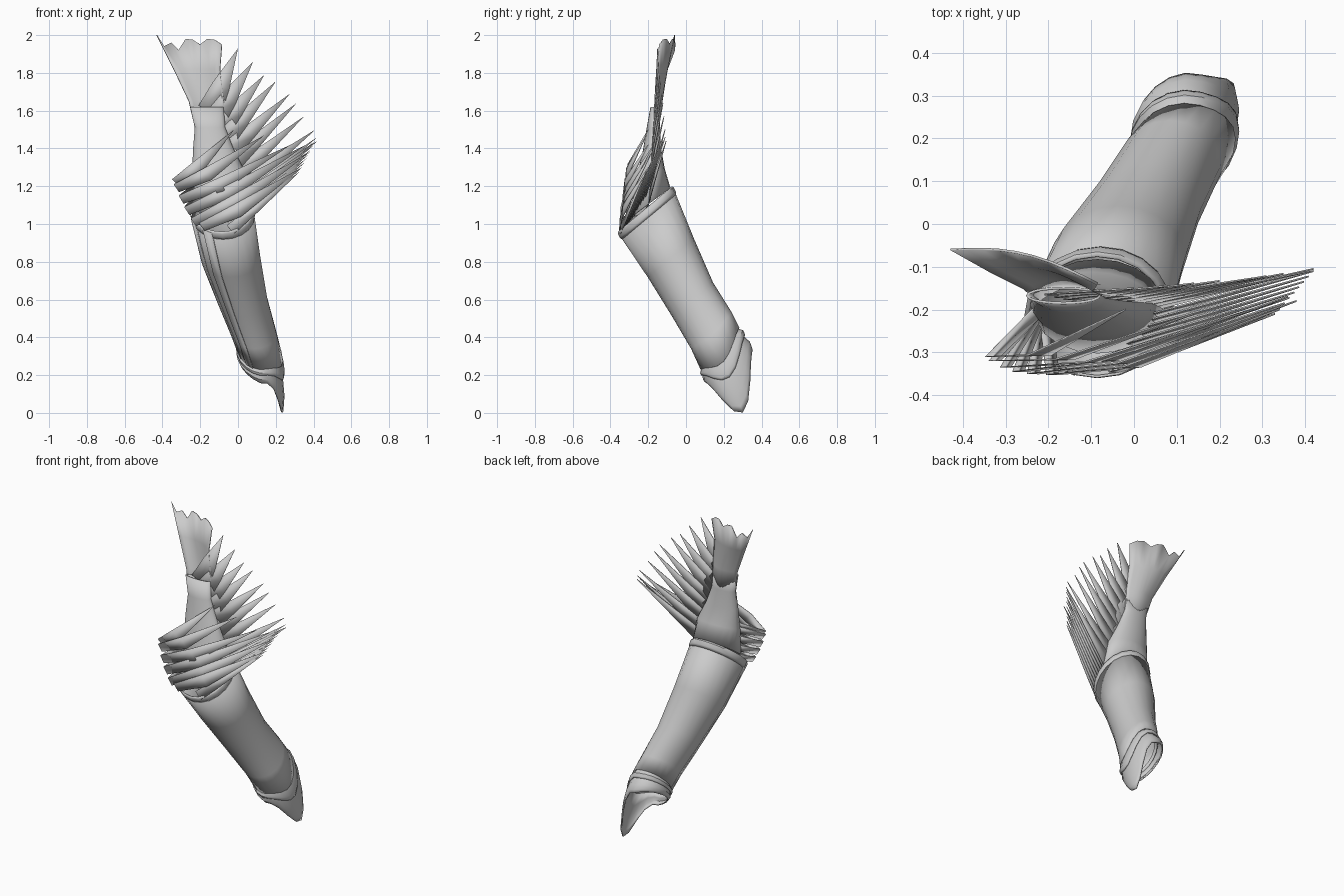
import bpy, bmesh, math
from mathutils import Vector

cube = bpy.data.objects.get("Cube")
if cube:
    bpy.data.objects.remove(cube)

grey = bpy.data.materials.new("light grey")
grey.use_nodes = True
GREY = (0.6, 0.6, 0.6, 1)
grey.diffuse_color = GREY
grey.node_tree.nodes["Principled BSDF"].inputs["Base Color"].default_value = GREY

SIDES = 20


def finish(name, bm, thickness=0.006, angle=40, closed=True):
    """Turn a bmesh into a thin, smooth-shaded grey object."""
    if closed:
        bmesh.ops.recalc_face_normals(bm, faces=bm.faces)
    mesh = bpy.data.meshes.new(name)
    bm.to_mesh(mesh)
    bm.free()
    mesh.materials.append(grey)
    mesh.shade_smooth()
    mesh.set_sharp_from_angle(angle=math.radians(angle))
    obj = bpy.data.objects.new(name, mesh)
    bpy.context.collection.objects.link(obj)
    solid = obj.modifiers.new("thickness", "SOLIDIFY")
    solid.thickness = thickness
    solid.offset = 0
    return obj


def ring(cx, front, back, half, drop=0, s=1):
    """Tilted oval through a front and a back (y, z) point; drop makes a point on the left."""
    pts = []
    f, b = Vector((cx, *front)), Vector((cx, *back))
    for k in range(SIDES):
        t = 2 * math.pi * k / SIDES
        c = math.cos(t)
        d = drop * (max(c, 0) ** 3 - 0.2 * max(-c, 0))
        p = (f + b) / 2 + (b - f) / 2 * s * math.sin(t) + Vector((half * s * c, 0, 0))
        pts.append(p + d * Vector((0, 0.28, -0.96)))
    return pts


def loft(bm, rows, loop=True):
    grid = [[bm.verts.new(p) for p in row] for row in rows]
    n = len(grid[0])
    for a, b in zip(grid, grid[1:]):
        for k in range(n if loop else n - 1):
            j = (k + 1) % n
            bm.faces.new((a[k], a[j], b[j], b[k]))


def lerp_rows(a, b, f, s=0):
    """Row between two rings, swelled outward from its centre."""
    row = [p.lerp(q, f) for p, q in zip(a, b)]
    mid = sum(row, Vector()) / len(row)
    return [mid + (p - mid) * (1 + s) for p in row]


def blade(bm, points, widths):
    """Flat pointed feather that follows points, its width lying across the front."""
    along = points[-1] - points[-2]
    side = Vector((-along.z, 0, along.x)).normalized()
    rows = [(p + side * w / 2, p - side * w / 2) for p, w in zip(points[:-1], widths)]
    loft(bm, rows, loop=False)
    bm.verts.ensure_lookup_table()
    a, b = bm.verts[-2], bm.verts[-1]
    bm.faces.new((a, b, bm.verts.new(points[-1])))


# Sleeve: tilted tube that ends in a slightly pointed hem
sleeve = [
    ring(-0.085, (-0.355, 0.95), (-0.07, 1.19), 0.165),
    ring(-0.037, (-0.20, 0.72), (0.04, 0.92), 0.153),
    ring(0.025, (-0.07, 0.51), (0.14, 0.69), 0.128),
    ring(0.083, (0.03, 0.34), (0.24, 0.53), 0.118, 0.02),
    ring(0.117, (0.08, 0.23), (0.28, 0.45), 0.118, 0.07),
]
bm = bmesh.new()
loft(bm, sleeve)
finish("sleeve", bm)

# Raised trim round the top opening
bm = bmesh.new()
loft(bm, [lerp_rows(sleeve[0], sleeve[1], f, s) for f, s in
          ((-0.03, -0.02), (0, 0.02), (0.08, 0.03), (0.13, 0))])
finish("sleeve_trim", bm)

# Overlapping seam strips along the right front of the sleeve
for i, first in enumerate((11, 13)):
    bm = bmesh.new()
    rows = [lerp_rows(r, r, 0, 0.035)[first:first + 2] for r in sleeve]
    loft(bm, rows, loop=False)
    finish("seam_strip_%d" % (i + 1), bm)

# Two nested pointed cuffs
cuff_a = ring(0.118, (0.085, 0.20), (0.31, 0.41), 0.122, 0.12)
cuff_b = ring(0.12, (0.11, 0.16), (0.35, 0.33), 0.115, 0.253)
for name, top, low in (("upper_cuff", sleeve[4], cuff_a), ("lower_cuff", cuff_a, cuff_b)):
    bm = bmesh.new()
    loft(bm, [lerp_rows(top, low, f, s) for f, s in
              ((-0.3, -0.08), (0.1, -0.04), (0.5, 0.04), (0.8, 0.02), (1, 0))])
    finish(name, bm, 0.008)

# Neck: rises from the sleeve and narrows
bm = bmesh.new()
loft(bm, [
    ring(-0.085, (-0.30, 1.03), (-0.085, 1.19), 0.15),
    ring(-0.10, (-0.26, 1.24), (-0.115, 1.29), 0.14),
    ring(-0.13, (-0.225, 1.39), (-0.135, 1.40), 0.105),
    ring(-0.148, (-0.205, 1.51), (-0.14, 1.51), 0.078),
    ring(-0.165, (-0.185, 1.62), (-0.15, 1.62), 0.085),
])
finish("neck", bm)

# Crest: widening curved sheet with a ragged top edge
bm = bmesh.new()
jag = (0.04, -0.02, 0.0, -0.04, 0.02, 0.015, -0.01, 0.02, 0.015, -0.01)
rows = []
for z, left, right, y0, y1, rag in ((1.5, -0.225, -0.07, -0.18, -0.17, 0),
                                    (1.65, -0.26, -0.075, -0.15, -0.165, 0),
                                    (1.82, -0.34, -0.095, -0.11, -0.155, 0),
                                    (1.96, -0.43, -0.085, -0.06, -0.14, 1)):
    row = []
    for k, j in enumerate(jag):
        u = k / (len(jag) - 1)
        bow = 0.03 * math.sin(math.pi * u)
        row.append(Vector((left + (right - left) * u, y0 + (y1 - y0) * u + bow, z + j * rag)))
    rows.append(row)
loft(bm, [r[::-1] for r in rows[::-1]], loop=False)
finish("crest", bm, closed=False)

# Fan of back feathers, spreading to the left from the neck
tips = ((0.0, 1.93), (0.08, 1.86), (0.14, 1.79), (0.20, 1.755), (0.275, 1.69),
        (0.31, 1.64), (0.35, 1.57), (0.41, 1.50), (0.42, 1.44))
bm = bmesh.new()
for i, (x, z) in enumerate(tips):
    f = i / (len(tips) - 1)
    root = Vector((-0.15, -0.165, 1.60)).lerp(Vector((-0.02, -0.21, 1.10)), f)
    tip = Vector((x, -0.15 + 0.045 * f, z))
    blade(bm, [root, root.lerp(tip, 0.4), tip], [0.13 - 0.03 * f, 0.095 - 0.035 * f])
finish("back_feathers", bm, 0.004, closed=False)

# Narrow feathers packed along the lower left edge
bm = bmesh.new()
COUNT = 9
for i in range(COUNT):
    f = i / (COUNT - 1)
    root = Vector((-0.02, -0.23, 1.12)).lerp(Vector((-0.04, -0.345, 0.97)), f)
    tip = Vector((0.42, -0.11, 1.46)).lerp(Vector((0.33, -0.21, 1.28)), f)
    blade(bm, [root, root.lerp(tip, 0.35), tip], [0.06, 0.045])
finish("edge_feathers", bm, 0.004, closed=False)

# Broad feathers wrapping across the front from the right
bm = bmesh.new()
for root, tip in (((-0.33, -0.31, 1.22), (-0.02, -0.20, 1.50)),
                  ((-0.325, -0.32, 1.19), (0.14, -0.21, 1.47)),
                  ((-0.30, -0.335, 1.13), (0.28, -0.20, 1.42)),
                  ((-0.27, -0.345, 1.07), (0.36, -0.17, 1.42)),
                  ((-0.235, -0.35, 1.01), (0.38, -0.18, 1.38)),
                  ((-0.19, -0.352, 0.985), (0.34, -0.20, 1.30))):
    root, tip = Vector(root), Vector(tip)
    start = Vector((-0.21, -0.19, root.z + 0.07))
    middle = root.lerp(tip, 0.35) + Vector((0, -0.035, -0.025))
    blade(bm, [start, root, middle, tip], [0.05, 0.05, 0.075])
finish("front_feathers", bm, 0.004, closed=False)
